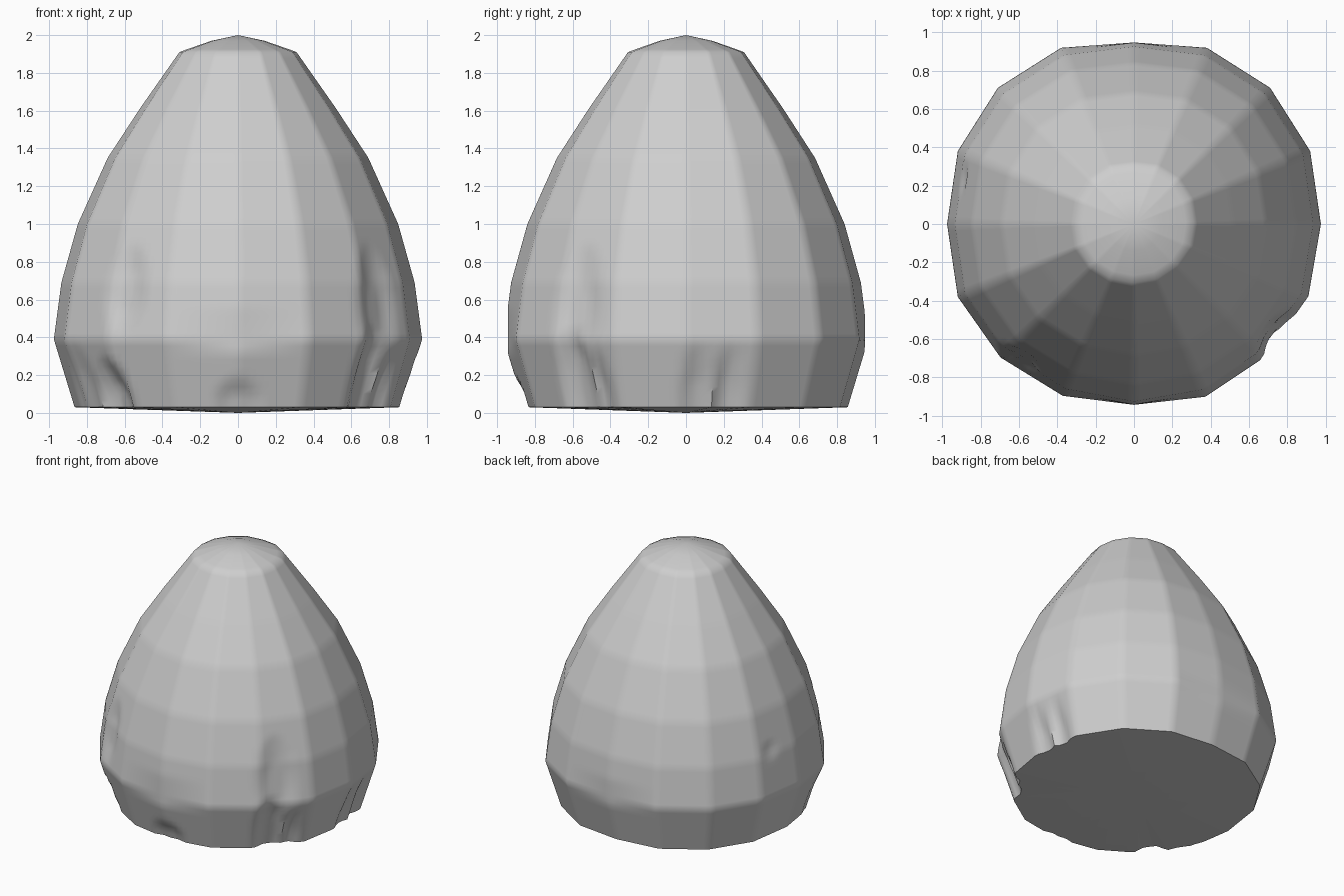
import bpy, bmesh, math
from mathutils import Vector

if "Cube" in bpy.data.objects:
    bpy.data.objects.remove(bpy.data.objects["Cube"])

SIDES, SUB, ROW = 16, 10, 10
# outer profile (radius, height) from base rim to the blunt cap edge
PROFILE = [(0.865, 0.03), (0.975, 0.39), (0.935, 0.69), (0.848, 1.0),
           (0.69, 1.35), (0.52, 1.61), (0.31, 1.91)]
# slight widening of each corner, counter-clockwise from +x
WIDE = [1, 1.02, 1.03, 1.02, 0.99, 1.02, 1.03, 1.02,
        1, 1.02, 1.01, 0.995, 0.99, 1, 1, 1.01]
# chips: angle (deg), centre height, half width (deg), half height, depth
CHIPS = [(222, 0.02, 8, 0.28, 0.08), (270, 0.04, 9, 0.15, 0.03),
         (320, 0.10, 8, 0.50, 0.06), (329, 0.03, 5, 0.33, 0.04),
         (3, 0.03, 6, 0.34, 0.03), (14, 0.03, 5, 0.34, 0.03),
         (230, 0.65, 8, 0.25, 0.025), (165, 0.72, 5, 0.07, 0.01),
         (322, 0.55, 10, 0.35, 0.03), (205, 0.1, 10, 0.28, 0.02)]


def corner(i, r, z):
    i %= SIDES
    a = 2 * math.pi * i / SIDES
    r *= WIDE[i]
    y = max(-0.943, min(0.947, r * math.sin(a)))
    return Vector((r * math.cos(a), y, z))


def facet_point(j, r, z):
    i, t = divmod(j, SUB)
    return corner(i, r, z).lerp(corner(i + 1, r, z), t / SUB)


def chipped(p):
    # wedge-shaped chips that narrow towards their upper end
    a = math.degrees(math.atan2(p.y, p.x))
    depth = 0
    for ang, zc, w, h, d in CHIPS:
        da = (a - ang + 180) % 360 - 180
        f = max(0, 1 - math.hypot(da / w, (p.z - zc) / h))
        depth = max(depth, d * min(1, f * 1.8))
    s = 1 - depth / max(math.hypot(p.x, p.y), 0.1)
    return Vector((p.x * s, p.y * s, p.z))


# faceted stone body
bm = bmesh.new()
levels = []
for (r0, z0), (r1, z1) in zip(PROFILE, PROFILE[1:]):
    levels += [(r0 + (r1 - r0) * k / ROW, z0 + (z1 - z0) * k / ROW) for k in range(ROW)]
levels += [PROFILE[-1], (0.27, 1.925), (0.14, 1.97)]
n = SIDES * SUB
rings = [[bm.verts.new(chipped(facet_point(j, r, z))) for j in range(n)] for r, z in levels]
for lo, hi in zip(rings, rings[1:]):
    for j in range(n):
        k = (j + 1) % n
        bm.faces.new((lo[j], lo[k], hi[k], hi[j]))

# blunt tip and slightly bulging underside
tip = bm.verts.new((0, 0, 2.0))
base = bm.verts.new((0, 0, 0))
for j in range(n):
    k = (j + 1) % n
    bm.faces.new((rings[-1][j], rings[-1][k], tip))
    bm.faces.new((rings[0][k], rings[0][j], base))
bmesh.ops.recalc_face_normals(bm, faces=bm.faces)
mesh = bpy.data.meshes.new("stone_body")
bm.to_mesh(mesh)
bm.free()

stone = bpy.data.objects.new("stone_body", mesh)
bpy.context.collection.objects.link(stone)
mat = bpy.data.materials.new("light grey stone")
mat.diffuse_color = (0.62, 0.62, 0.62, 1)
mat.use_nodes = True
mat.node_tree.nodes["Principled BSDF"].inputs["Base Color"].default_value = mat.diffuse_color
mesh.materials.append(mat)
bpy.context.view_layer.objects.active = stone
stone.select_set(True)
bpy.ops.object.shade_smooth_by_angle(angle=math.radians(50))
